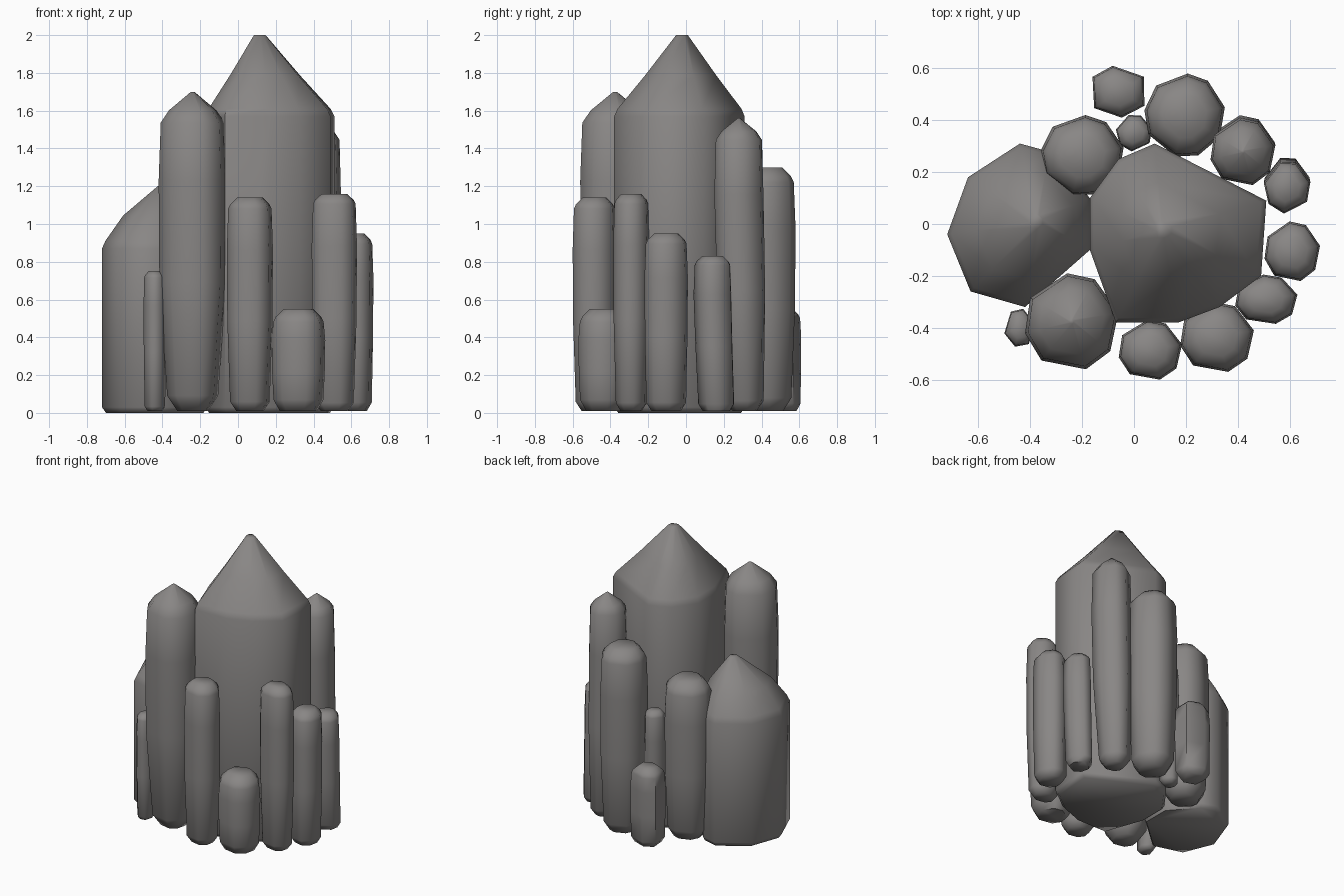
import bpy, math

if "Cube" in bpy.data.objects:
    bpy.data.objects.remove(bpy.data.objects["Cube"])

# Dark warm grey stone
stone = bpy.data.materials.new("stone")
stone.diffuse_color = (0.25, 0.24, 0.235, 1)
stone.use_nodes = True
stone.node_tree.nodes["Principled BSDF"].inputs["Base Color"].default_value = stone.diffuse_color


def loft(name, outline, centre, rings):
    """Stack scaled copies of an outline about a centre; ring = (z, scale, dx, dy)."""
    n = len(outline)
    cx, cy = centre
    verts = [(cx + dx + (x - cx) * s, cy + dy + (y - cy) * s, z)
             for z, s, dx, dy in rings for x, y in outline]
    last = (len(rings) - 1) * n
    faces = [list(range(n))[::-1], [last + i for i in range(n)]]
    for k in range(0, last, n):
        for i in range(n):
            j = (i + 1) % n
            faces.append((k + i, k + j, k + n + j, k + n + i))
    mesh = bpy.data.meshes.new(name)
    mesh.from_pydata(verts, [], faces)
    mesh.materials.append(stone)
    ob = bpy.data.objects.new(name, mesh)
    bpy.context.collection.objects.link(ob)
    bpy.ops.object.select_all(action='DESELECT')
    ob.select_set(True)
    bpy.context.view_layer.objects.active = ob
    bpy.ops.object.shade_smooth_by_angle(angle=math.radians(62))


def big_crystal(name, outline, apex, shoulder, top, bulge):
    """Straight column whose roof tapers to an apex; bulge rounds the roof."""
    mid = (shoulder + top) / 2
    loft(name, outline, apex, [
        (0, 0.94, 0, 0), (0.03, 1, 0, 0), (shoulder, 1, 0, 0),
        (shoulder + 0.04, 0.95, 0, 0), (mid, 0.5 + bulge, 0, 0), (top, 0.09, 0, 0)])


def small_crystal(name, x, y, rx, ry, top, sides, pointed=False, lean=0, foot=0.86, turn=0.2):
    """Faceted column, drawn in at the foot, with a blunt or pointed head."""
    pts = []
    for i in range(sides):
        a = math.tau * (i + 0.14 * math.sin(i * 2.3)) / sides + turn
        pts.append((math.cos(a), math.sin(a)))
    xs, ys = zip(*pts)

    def fit(v, vs, c, r):
        return c + r * (2 * (v - min(vs)) / (max(vs) - min(vs)) - 1)

    pts = [(fit(px, xs, x, rx), fit(py, ys, y, ry)) for px, py in pts]
    w = (rx + ry) / 2
    drop, tip = (0.9 * w, 0.05) if pointed else (0.5 * w, 0.55)
    s = top - drop
    loft(name, pts, (x, y), [
        (0.01, foot * foot * 0.8, 0, lean), (w * 0.5, foot, 0, lean),
        (s * 0.45, 0.98, 0, lean * 0.4), (s * 0.8, 1, 0, 0), (s, 0.94, 0, 0),
        (s + drop * 0.4, 0.7 if pointed else 0.85, 0, 0), (top, tip, 0, 0)])


# Large central crystal and wide left crystal
big_crystal("central_crystal",
            [(0.51, 0.09), (0.08, 0.31), (-0.06, 0.25), (-0.17, 0.1), (-0.17, -0.1),
             (-0.07, -0.38), (0.17, -0.38), (0.33, -0.32), (0.49, -0.2)],
            (0.11, -0.02), 1.57, 2.0, 0.05)
big_crystal("left_crystal",
            [(-0.17, -0.1), (-0.17, 0.1), (-0.33, 0.28), (-0.44, 0.31), (-0.64, 0.18),
             (-0.72, -0.04), (-0.63, -0.26), (-0.42, -0.32)],
            (-0.37, 0.01), 0.87, 1.22, 0.18)

# Two tall pointed crystals
small_crystal("front_left_tall_crystal", -0.24, -0.375, 0.18, 0.185, 1.7, 8, True, foot=0.75)
small_crystal("back_right_tall_crystal", 0.42, 0.28, 0.125, 0.13, 1.56, 8, True, 0.03, 0.78)

# Blunt crystals at the back
small_crystal("back_left_crystal", -0.2, 0.265, 0.16, 0.155, 1.12, 9)
small_crystal("back_stub_crystal", -0.06, 0.51, 0.1, 0.1, 0.55, 6, foot=0.97, turn=0.6)
small_crystal("back_sliver_crystal", 0, 0.35, 0.07, 0.07, 0.87, 7)
small_crystal("back_tall_crystal", 0.195, 0.42, 0.155, 0.16, 1.3, 9)

# Blunt crystals on the right
small_crystal("right_back_crystal", 0.59, 0.14, 0.09, 0.1, 0.83, 7, lean=0.02, foot=0.95)
small_crystal("right_crystal", 0.61, -0.105, 0.107, 0.115, 0.95, 8, foot=0.92)
small_crystal("front_right_crystal", 0.51, -0.29, 0.12, 0.095, 1.16, 8)

# Blunt crystals at the front
small_crystal("front_right_stub_crystal", 0.32, -0.435, 0.142, 0.135, 0.55, 8, foot=0.93)
small_crystal("front_crystal", 0.063, -0.485, 0.122, 0.115, 1.14, 8)
small_crystal("left_sliver_crystal", -0.44, -0.4, 0.06, 0.073, 0.75, 6, foot=0.9)
